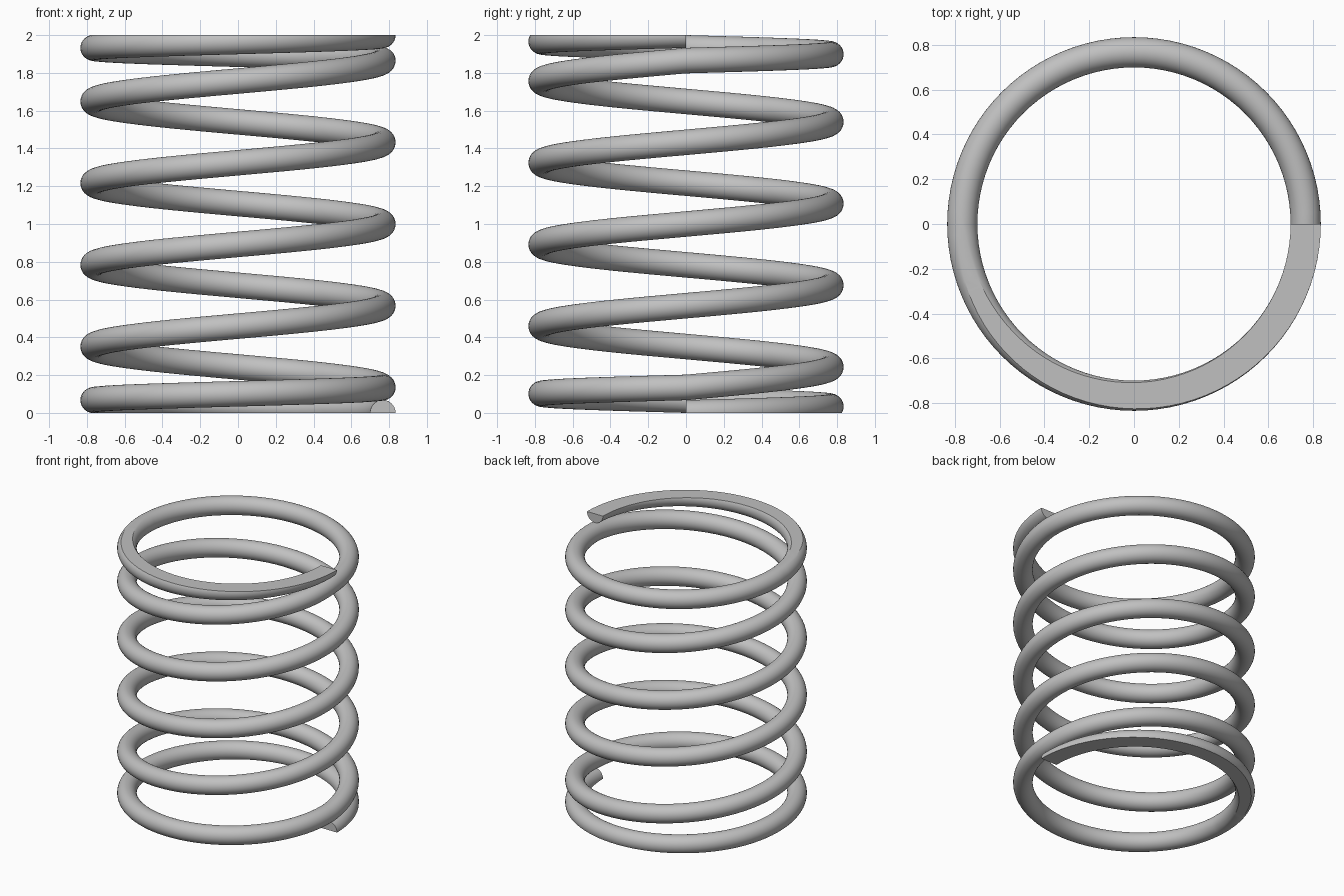
import bpy
import bmesh
from math import acos, cos, sin, pi

cube = bpy.data.objects.get("Cube")
if cube:
    bpy.data.objects.remove(cube, do_unlink=True)

HEIGHT = 2.0
COIL_R = 0.767       # coil centre line radius
WIRE_R = 0.0675      # wire radius
TURNS = 6            # one closed turn at each end, open turns between
STEPS = 96           # stations per turn
ARC = 16             # segments per half of the wire section
END_PITCH = 2 * WIRE_R
OPEN_PITCH = (HEIGHT - 2 * END_PITCH) / (TURNS - 2)


def centre_height(turn):
    """Height of the wire centre after a number of turns."""
    first = min(turn, 1)
    last = max(turn - (TURNS - 1), 0)
    return (first + last) * END_PITCH + (turn - first - last) * OPEN_PITCH


def ground_angle(gap):
    """Half angle of the wire section removed by a flat at this distance."""
    return acos(max(0.0, min(1.0, gap / WIRE_R)))


def section(bm, turn):
    """Wire section with its underside or top ground flat where needed."""
    z = centre_height(turn)
    low = -pi / 2 + ground_angle(z)
    high = pi / 2 - ground_angle(HEIGHT - z)
    half = [low + (high - low) * i / ARC for i in range(ARC + 1)]
    angles = half + [pi - a for a in reversed(half)]
    turn_angle = 2 * pi * turn
    ring = []
    for a in angles:
        r = COIL_R + WIRE_R * cos(a)
        ring.append(bm.verts.new((r * cos(turn_angle), r * sin(turn_angle),
                                  z + WIRE_R * sin(a))))
    return ring


# Sweep the section along the helix
bm = bmesh.new()
rings = [section(bm, i / STEPS) for i in range(TURNS * STEPS + 1)]
for a, b in zip(rings, rings[1:]):
    for i in range(len(a)):
        j = (i + 1) % len(a)
        bm.faces.new((a[i], a[j], b[j], b[i]))

# Cut ends of the wire
bm.faces.new(rings[0])
bm.faces.new(rings[-1])

# Close the section where it is not ground
bmesh.ops.remove_doubles(bm, verts=bm.verts, dist=0.00001)
bmesh.ops.recalc_face_normals(bm, faces=bm.faces)

mesh = bpy.data.meshes.new("coil_spring")
bm.to_mesh(mesh)
bm.free()
spring = bpy.data.objects.new("coil_spring", mesh)
bpy.context.collection.objects.link(spring)

# Steel grey
steel = bpy.data.materials.new("steel_grey")
steel.use_nodes = True
colour = (0.53, 0.53, 0.53, 1)
steel.diffuse_color = colour
steel.node_tree.nodes["Principled BSDF"].inputs["Base Color"].default_value = colour
mesh.materials.append(steel)

bpy.ops.object.select_all(action="DESELECT")
spring.select_set(True)
bpy.context.view_layer.objects.active = spring
bpy.ops.object.shade_smooth_by_angle(angle=pi / 6)
